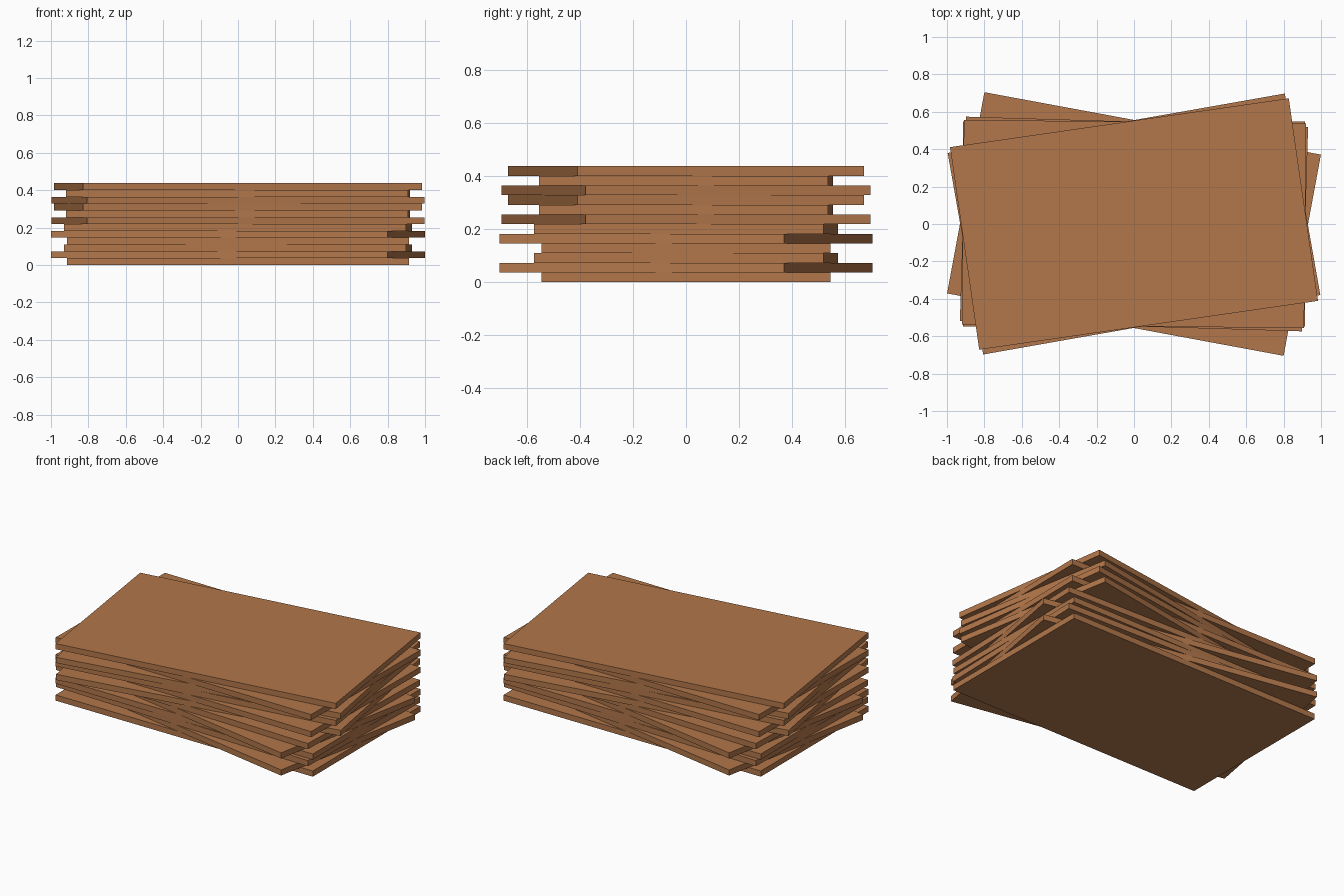
import bpy
import math

if "Cube" in bpy.data.objects:
    bpy.data.objects.remove(bpy.data.objects["Cube"])

HALF_X, HALF_Y = 0.915, 0.547   # half size of one sheet
THICK = 0.438 / 12              # sheet thickness

wood = bpy.data.materials.new("warm brown")
wood.diffuse_color = (0.445, 0.184, 0.070, 1.0)
wood.use_nodes = True
wood.node_tree.nodes["Principled BSDF"].inputs["Base Color"].default_value = wood.diffuse_color

# Two repeated triplets of turned sheets, bottom to top (degrees)
lower = [0.0, -10.5, -1.7]
upper = [10.0, -0.6, 8.2]
angles = lower * 2 + upper * 2


def sheet(index, degrees):
    bpy.ops.mesh.primitive_cube_add(
        size=1,
        location=(0, 0, (index + 0.5) * THICK),
        rotation=(0, 0, math.radians(degrees)))
    ob = bpy.context.object
    ob.name = f"sheet_{index + 1:02d}"
    ob.scale = (2 * HALF_X, 2 * HALF_Y, THICK)
    bpy.ops.object.transform_apply(location=False, rotation=False, scale=True)
    ob.data.materials.append(wood)


# Stack of sheets
for i, a in enumerate(angles):
    sheet(i, a)
